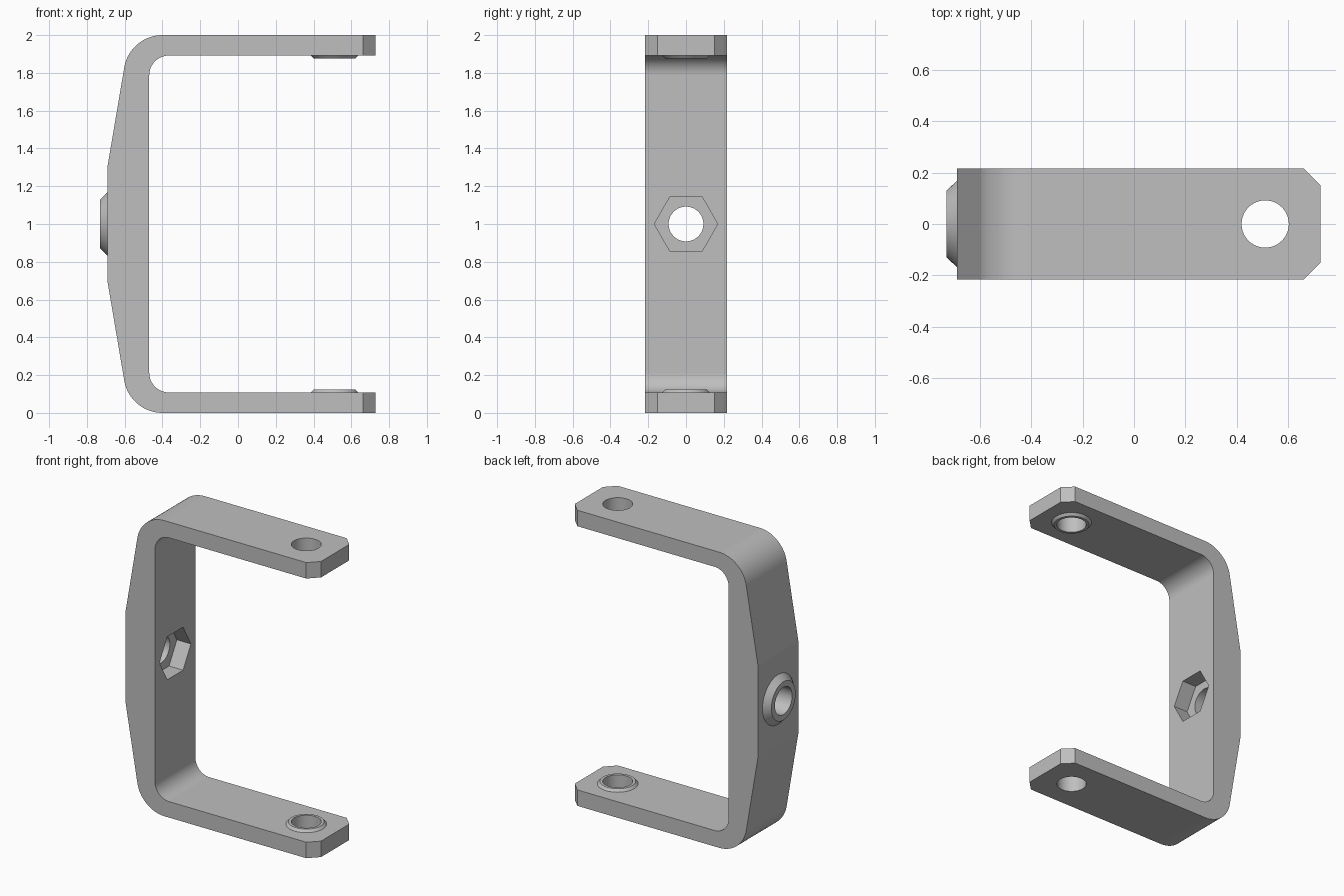
import bpy, bmesh
from math import cos, sin, radians, pi
from mathutils import Matrix

cube = bpy.data.objects.get("Cube")
if cube:
    bpy.data.objects.remove(cube)

# Single metal colour
metal = bpy.data.materials.new("grey metal")
metal.use_nodes = True
colour = (0.52, 0.52, 0.52, 1)
metal.diffuse_color = colour
metal.node_tree.nodes["Principled BSDF"].inputs["Base Color"].default_value = colour

HALF_WIDTH, ARM, BORE = 0.216, 0.108, 0.092
HOLE_X, WEB_OUT, WEB_IN, TIP = 0.511, -0.69, -0.47, 0.727
TO_X = Matrix.Rotation(pi / 2, 4, 'Y')


def finish(name, bm):
    bmesh.ops.recalc_face_normals(bm, faces=bm.faces)
    mesh = bpy.data.meshes.new(name)
    bm.to_mesh(mesh)
    bm.free()
    mesh.materials.append(metal)
    ob = bpy.data.objects.new(name, mesh)
    bpy.context.collection.objects.link(ob)
    return ob


def activate(ob):
    bpy.ops.object.select_all(action='DESELECT')
    ob.select_set(True)
    bpy.context.view_layer.objects.active = ob


def smooth(ob):
    activate(ob)
    bpy.ops.object.shade_smooth_by_angle(angle=radians(8))
    mod = ob.modifiers.new("even normals", 'WEIGHTED_NORMAL')
    mod.keep_sharp = True


def arc(cx, cz, r, start, end, steps=16):
    angles = [radians(start + (end - start) * i / steps) for i in range(steps + 1)]
    return [(cx + r * cos(a), cz + r * sin(a)) for a in angles]


def cut(ob, radius, depth, matrix, sides=64):
    bm = bmesh.new()
    bmesh.ops.create_cone(bm, cap_ends=True, segments=sides, radius1=radius,
                          radius2=radius, depth=depth, matrix=matrix)
    cutter = finish("cutter", bm)
    cutter.hide_render = True
    mod = ob.modifiers.new("cut", 'BOOLEAN')
    mod.operation, mod.solver, mod.object = 'DIFFERENCE', 'EXACT', cutter
    activate(ob)
    bpy.ops.object.modifier_apply(modifier=mod.name)
    bpy.data.objects.remove(cutter)


def boss(name, base, top, height, matrix):
    # Tapered collar around a bore, open where it meets the bracket
    bm = bmesh.new()
    profile = [(base, 0), (top, height), (BORE, height), (BORE, 0)]
    verts = [bm.verts.new((r, 0, z)) for r, z in profile]
    edges = [bm.edges.new(pair) for pair in zip(verts, verts[1:])]
    bmesh.ops.spin(bm, geom=verts + edges, axis=(0, 0, 1), cent=(0, 0, 0),
                   angle=2 * pi, steps=64, use_merge=True)
    bmesh.ops.remove_doubles(bm, verts=bm.verts, dist=0.0001)
    bmesh.ops.transform(bm, matrix=matrix, verts=bm.verts)
    smooth(finish(name, bm))


# Bracket side profile: lower half, then its mirror image
lower = [(TIP, ARM)] + arc(WEB_IN + 0.105, ARM + 0.105, 0.105, 270, 180)
outer = [(WEB_OUT, 0.69)] + arc(-0.40, 0.205, 0.205, 189.6, 270) + [(TIP, 0)]
flip = lambda pts: [(x, 2 - z) for x, z in reversed(pts)]
outline = lower + flip(lower) + flip(outer) + outer

bm = bmesh.new()
face = bm.faces.new([bm.verts.new((x, -HALF_WIDTH, z)) for x, z in outline])
new = bmesh.ops.extrude_face_region(bm, geom=[face])["geom"]
bmesh.ops.translate(bm, vec=(0, 2 * HALF_WIDTH, 0),
                    verts=[v for v in new if isinstance(v, bmesh.types.BMVert)])
bmesh.ops.recalc_face_normals(bm, faces=bm.faces)

# Clipped corners at the arm tips
tips = [e for e in bm.edges if all(v.co.x > TIP - 0.01 for v in e.verts)
        and abs(e.verts[0].co.y - e.verts[1].co.y) < 0.01]
bmesh.ops.bevel(bm, geom=tips, offset=0.065, segments=1, affect='EDGES')
bracket = finish("bracket", bm)

# Arm holes, then web bore with hexagonal nut pocket on the inside
for z in (0, 2):
    cut(bracket, BORE, 0.5, Matrix.Translation((HOLE_X, 0, z)))
cut(bracket, BORE, 0.6, Matrix.Translation((-0.6, 0, 1)) @ TO_X)
cut(bracket, 0.168, 0.3, Matrix.Translation((-0.425, 0, 1)) @ TO_X, sides=6)
smooth(bracket)

# Raised collars
boss("lower_arm_collar", 0.125, 0.11, 0.017, Matrix.Translation((HOLE_X, 0, ARM)))
boss("upper_arm_collar", 0.125, 0.11, 0.017,
     Matrix.Translation((HOLE_X, 0, 2 - ARM)) @ Matrix.Rotation(pi, 4, 'X'))
boss("web_collar", 0.168, 0.13, 0.04,
     Matrix.Translation((WEB_OUT, 0, 1)) @ Matrix.Rotation(-pi / 2, 4, 'Y'))
